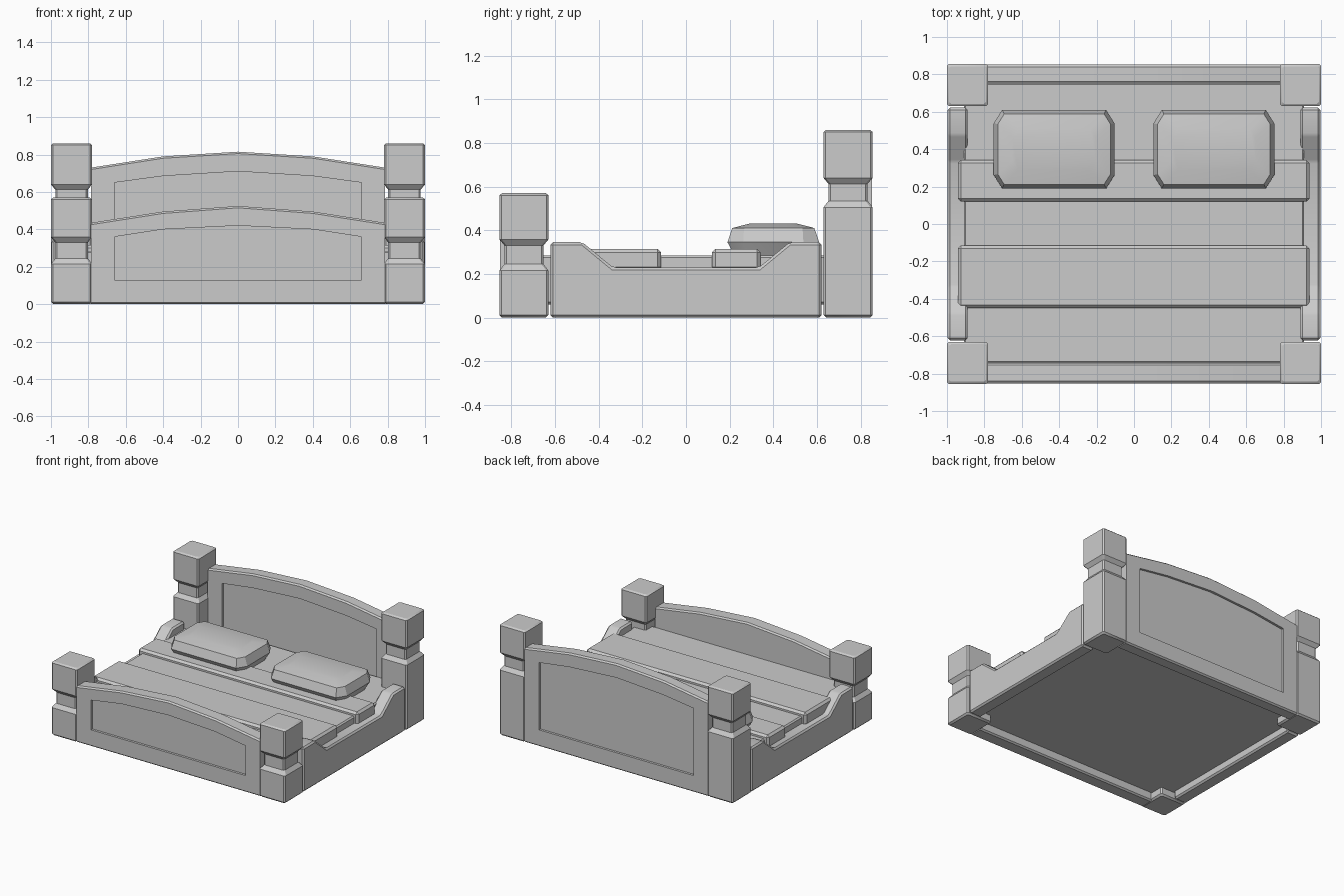
import bpy, bmesh
from math import radians

if "Cube" in bpy.data.objects:
    bpy.data.objects.remove(bpy.data.objects["Cube"])


def finish(name, bm, bevel=0.0):
    """Clean normals, chamfer sharp edges, link the object and shade it."""
    bmesh.ops.recalc_face_normals(bm, faces=bm.faces)
    if bevel:
        edges = [e for e in bm.edges if e.calc_face_angle(0) > radians(25)]
        bmesh.ops.bevel(bm, geom=edges, offset=bevel, segments=1,
                        affect='EDGES', profile=0.5)
    me = bpy.data.meshes.new(name)
    bm.to_mesh(me)
    bm.free()
    ob = bpy.data.objects.new(name, me)
    bpy.context.collection.objects.link(ob)
    bpy.ops.object.select_all(action='DESELECT')
    ob.select_set(True)
    bpy.context.view_layer.objects.active = ob
    bpy.ops.object.shade_smooth_by_angle(angle=radians(30))
    return ob


def loft(name, rings, bevel=0.0):
    """Join equal-length rings with quads and cap both ends."""
    bm = bmesh.new()
    vs = [[bm.verts.new(p) for p in r] for r in rings]
    n = len(vs[0])
    for a, b in zip(vs, vs[1:]):
        for i in range(n):
            j = (i + 1) % n
            bm.faces.new((a[i], a[j], b[j], b[i]))
    bm.faces.new(vs[0])
    bm.faces.new(vs[-1])
    return finish(name, bm, bevel)


def cut_rect(cx, cy, hx, hy, z, kx, ky):
    """Rectangle with cut corners, centred on cx, cy."""
    pts = [(hx, hy - ky), (hx - kx, hy), (kx - hx, hy), (-hx, hy - ky),
           (-hx, ky - hy), (kx - hx, -hy), (hx - kx, -hy), (hx, ky - hy)]
    return [(cx + x, cy + y, z) for x, y in pts]


def box(name, x, y, z, bevel):
    rect = [(x[0], y[0]), (x[1], y[0]), (x[1], y[1]), (x[0], y[1])]
    return loft(name, [[(*p, h) for p in rect] for h in z], bevel)


def post(name, cx, cy, block, under, top):
    """Block, narrow neck, cube cap."""
    steps = [(0, .012), (.012, 0), (block - .01, 0), (block + .02, .023),
             (under, .023), (under + .028, 0), (top - .01, 0), (top, .012)]
    loft(name, [cut_rect(cx, cy, .11 - i, .1125 - i, z, .01, .01)
                for z, i in steps])


def arch(w, zb, side, mid, top, y):
    return [(-w, y, zb), (w, y, zb), (w, y, side), (.4, y, mid), (0, y, top),
            (-.4, y, mid), (-w, y, side)]


def board(name, outer, lift, y_out, y_in, both):
    """Arched board with a recessed panel outside, and inside if both."""
    s = 1 if y_in > y_out else -1
    edge = lambda y, k: arch(.785, k, outer[0] - k, outer[1] - k, outer[2] - k, y)
    panel = lambda y: arch(.66, .13, *lift, y)
    rings = [panel(y_out + s * .018), panel(y_out), edge(y_out, .01),
             edge(y_out + s * .012, 0), edge(y_in - s * .012, 0), edge(y_in, .01)]
    if both:
        rings += [panel(y_in), panel(y_in - s * .018)]
    loft(name, rings)


# Head and foot boards
board("headboard", (.73, .79, .815), (.65, .685, .71), .852, .75, True)
board("footboard", (.435, .495, .525), (.36, .40, .42), -.852, -.742, False)

# Corner posts, side rails and pillows, left and right
rail = [(-.622, 0), (.622, 0), (.622, .345), (.475, .345), (.335, .23),
        (-.335, .23), (-.475, .345), (-.622, .345)]
for s, side in ((-1, "left"), (1, "right")):
    post(side + "_front_post", s * .89, -.7425, .225, .33, .57)
    post(side + "_back_post", s * .89, .7425, .515, .612, .86)
    loft(side + "_rail", [[(s * x, y, z) for y, z in rail] for x in (.89, .996)], .012)
    # (height, inset, corner cut)
    pillow = [(.27, .04, .05), (.345, 0, .06), (.41, .022, .045), (.43, .10, .04)]
    loft(side + "_pillow", [cut_rect(s * .427, .4, .323 - i, .21 - i, z, c * .75, c * 1.2)
                            for z, i, c in pillow])

# Mattress and the two folded blankets
box("mattress", (-.91, .91), (-.745, .755), (.06, .285), .01)
box("foot_blanket", (-.942, .938), (-.45, -.115), (.215, .315), .016)
box("head_blanket", (-.942, .938), (.12, .342), (.215, .315), .016)
